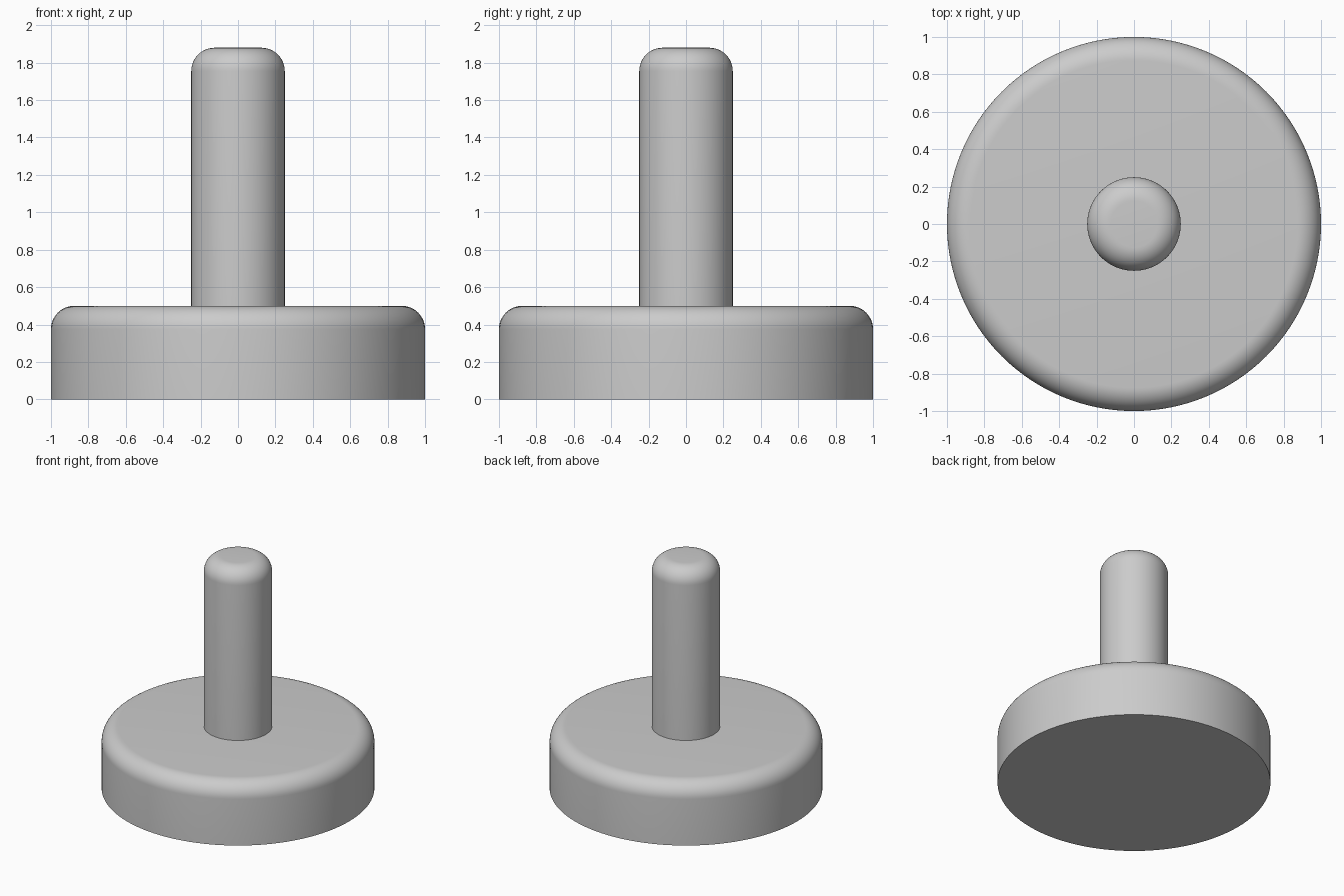
import bpy
import bmesh
from math import radians, pi, sin, cos

cube = bpy.data.objects.get("Cube")
if cube:
    bpy.data.objects.remove(cube, do_unlink=True)

grey = bpy.data.materials.new("light_grey")
grey.use_nodes = True
colour = (0.6, 0.6, 0.6, 1)
grey.diffuse_color = colour
grey.node_tree.nodes["Principled BSDF"].inputs["Base Color"].default_value = colour

SEGMENTS = 128
ROUND = 0.125
STEPS = 12


def rounded_cylinder(name, radius, bottom, top):
    """Spin a half profile with a rounded upper rim into a closed cylinder."""
    arc = [(radius - ROUND + ROUND * cos(a), top - ROUND + ROUND * sin(a))
           for a in (pi / 2 * i / STEPS for i in range(STEPS + 1))]
    profile = [(0, bottom), (radius, bottom)] + arc + [(0, top)]

    bm = bmesh.new()
    verts = [bm.verts.new((r, 0, z)) for r, z in profile]
    edges = [bm.edges.new(pair) for pair in zip(verts, verts[1:])]
    bmesh.ops.spin(bm, geom=verts + edges, cent=(0, 0, 0), axis=(0, 0, 1),
                   angle=2 * pi, steps=SEGMENTS, use_duplicate=False)
    bmesh.ops.remove_doubles(bm, verts=bm.verts, dist=0.0001)
    bmesh.ops.recalc_face_normals(bm, faces=bm.faces)

    mesh = bpy.data.meshes.new(name)
    bm.to_mesh(mesh)
    bm.free()
    mesh.materials.append(grey)
    obj = bpy.data.objects.new(name, mesh)
    bpy.context.collection.objects.link(obj)

    bpy.ops.object.select_all(action='DESELECT')
    obj.select_set(True)
    bpy.context.view_layer.objects.active = obj
    bpy.ops.object.shade_smooth_by_angle(angle=radians(30))
    return obj


# Wide disc foot and the upright post standing on it
rounded_cylinder("base_disc", 1.0, 0.0, 0.5)
rounded_cylinder("post", 0.25, 0.5, 1.88)
